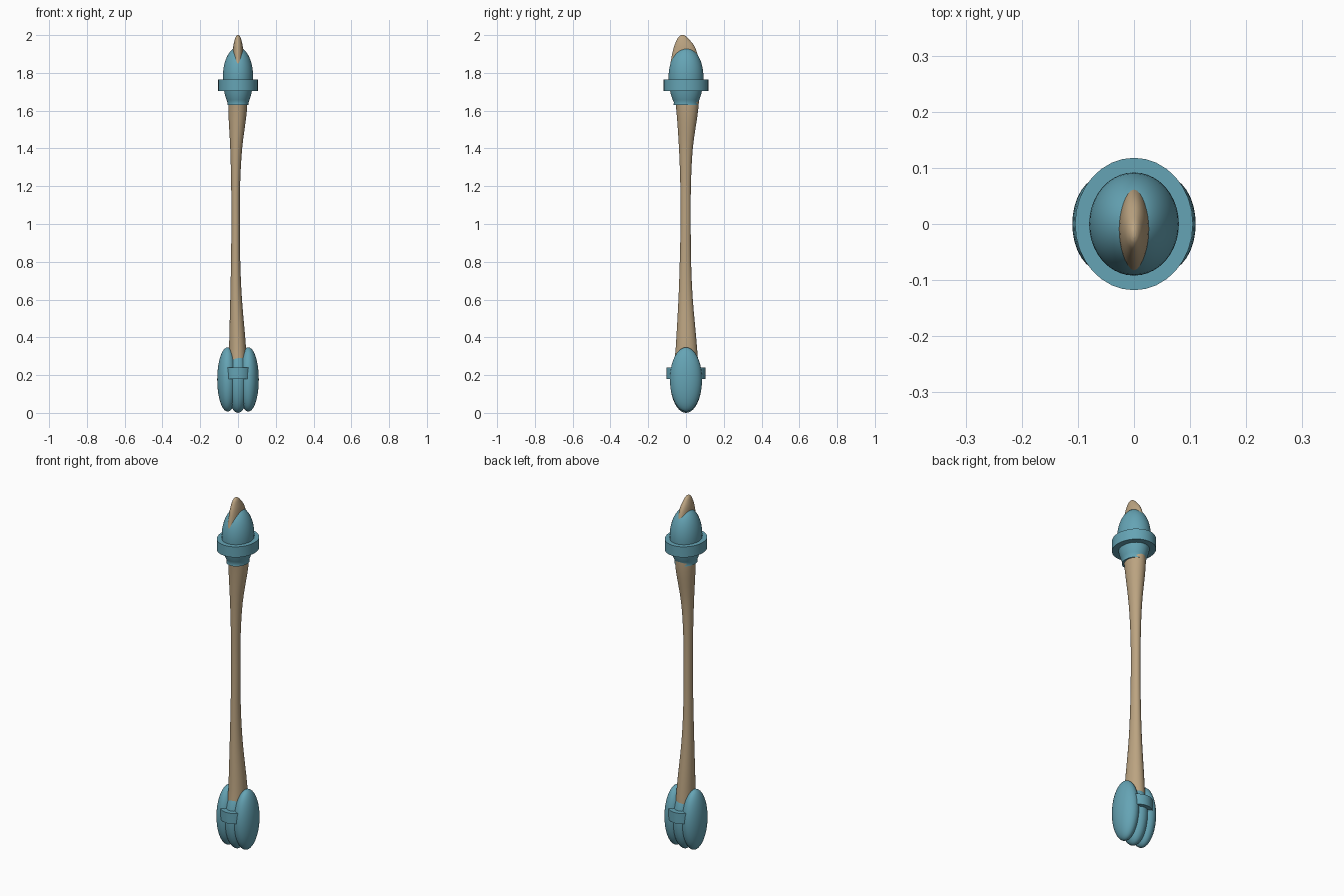
import bpy, bmesh, math

if "Cube" in bpy.data.objects:
    bpy.data.objects.remove(bpy.data.objects["Cube"])

def material(name, color):
    m = bpy.data.materials.new(name)
    m.diffuse_color = (*color, 1)
    m.use_nodes = True
    m.node_tree.nodes["Principled BSDF"].inputs["Base Color"].default_value = m.diffuse_color
    return m

BLUE = material("blue_wrap", (0.13, 0.37, 0.46))
TAN = material("tan_bone", (0.50, 0.37, 0.22))

def loft(name, sections, mat, sides=32, closed=False):
    """Join elliptical sections (z, x0, x1, y0, y1) into a smooth skin."""
    bm = bmesh.new()
    rings = []
    for z, x0, x1, y0, y1 in sections:
        cx, cy, rx, ry = (x0 + x1) / 2, (y0 + y1) / 2, (x1 - x0) / 2, (y1 - y0) / 2
        rings.append([bm.verts.new((cx + rx * math.cos(2 * math.pi * i / sides),
                                    cy + ry * math.sin(2 * math.pi * i / sides), z))
                      for i in range(sides)])
    pairs = list(zip(rings, rings[1:]))
    if closed:
        pairs.append((rings[-1], rings[0]))
    else:
        bm.faces.new(rings[0])
        bm.faces.new(rings[-1])
    for a, b in pairs:
        for i in range(sides):
            j = (i + 1) % sides
            bm.faces.new((a[i], a[j], b[j], b[i]))
    bmesh.ops.recalc_face_normals(bm, faces=bm.faces)
    me = bpy.data.meshes.new(name)
    bm.to_mesh(me)
    bm.free()
    ob = bpy.data.objects.new(name, me)
    bpy.context.collection.objects.link(ob)
    me.materials.append(mat)
    smooth(ob)
    return ob

def smooth(ob):
    bpy.ops.object.select_all(action='DESELECT')
    ob.select_set(True)
    bpy.context.view_layer.objects.active = ob
    bpy.ops.object.shade_smooth_by_angle(angle=math.radians(40))

def resample(keys, steps=4):
    """Catmull-Rom through the key sections."""
    out = []
    for i in range(len(keys) - 1):
        p = [keys[max(i - 1, 0)], keys[i], keys[i + 1], keys[min(i + 2, len(keys) - 1)]]
        for s in range(steps):
            t = s / steps
            out.append([0.5 * (2 * b + (c - a) * t + (2 * a - 5 * b + 4 * c - d) * t * t
                               + (3 * b - a - 3 * c + d) * t ** 3) for a, b, c, d in zip(*p)])
    return out + [keys[-1]]

def sym(z, rx, ry):
    return (z, -rx, rx, -ry, ry)

def ellipsoid(name, loc, radii):
    bpy.ops.mesh.primitive_uv_sphere_add(segments=32, ring_count=20, location=loc)
    ob = bpy.context.object
    ob.name = name
    ob.scale = radii
    ob.data.materials.append(BLUE)
    smooth(ob)

def band(name, z0, z1, outer, inner):
    loft(name, [sym(z0, *outer), sym(z1, *outer), sym(z1, *inner), sym(z0, *inner)],
         BLUE, 32, closed=True)

# bone: flared at both ends, ending in a thin blade at the top
loft("bone_shaft", resample([
    (0.06, -0.035, 0.035, -0.04, 0.04),
    (0.20, -0.048, 0.046, -0.065, 0.065),
    (0.35, -0.047, 0.042, -0.054, 0.058),
    (0.60, -0.041, 0.021, -0.040, 0.036),
    (0.80, -0.037, 0.012, -0.033, 0.027),
    (1.00, -0.035, 0.010, -0.029, 0.025),
    (1.20, -0.036, 0.011, -0.030, 0.026),
    (1.40, -0.041, 0.022, -0.037, 0.036),
    (1.60, -0.051, 0.047, -0.051, 0.064),
    (1.70, -0.045, 0.045, -0.066, 0.070),
    (1.80, -0.033, 0.033, -0.086, 0.074),
    (1.88, -0.029, 0.029, -0.077, 0.065),
    (1.94, -0.025, 0.025, -0.063, 0.045),
    (1.98, -0.016, 0.016, -0.046, 0.014),
    (1.995, -0.009, 0.009, -0.034, -0.002),
    (2.00, -0.003, 0.003, -0.024, -0.012)]), TAN)

# upper wrap: egg with its lower end cut flat
egg = []
for i in range(25):
    a = math.radians(-52 + 141 * i / 24)
    h = 0.155 if a > 0 else 0.19
    egg.append(sym(1.78 + h * math.sin(a), 0.08 * math.cos(a), 0.092 * math.cos(a)))
egg[0] = sym(1.63, 0.057, 0.066)
egg[-1] = sym(1.938, 0.003, 0.003)
loft("upper_wrap", egg, BLUE, 40)

# collar around the upper wrap
band("upper_collar", 1.705, 1.765, (0.105, 0.118), (0.072, 0.083))

# lower wrap: central lobe with a larger pad on each side
ellipsoid("lower_core", (0, 0, 0.17), (0.06, 0.084, 0.17))
for side, s in (("left", -1), ("right", 1)):
    ellipsoid("lower_pad_" + side, (0.055 * s, 0, 0.177), (0.055, 0.085, 0.17))

# strap showing between the pads, front and back
band("lower_strap", 0.18, 0.24, (0.085, 0.104), (0.055, 0.07))
